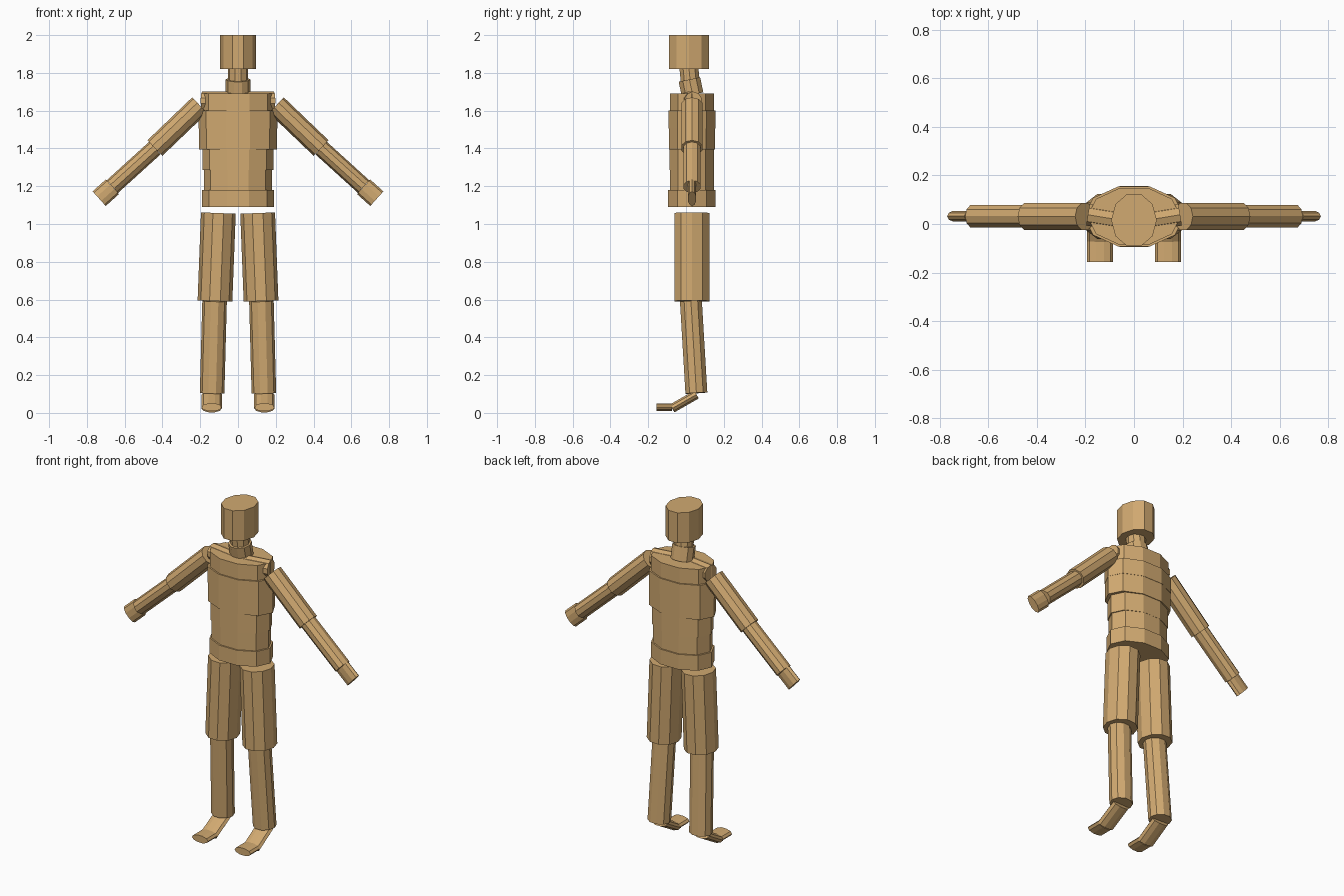
import bpy, bmesh, math
from mathutils import Vector

if "Cube" in bpy.data.objects:
    bpy.data.objects.remove(bpy.data.objects["Cube"])

tan = bpy.data.materials.new("tan wood")
tan.diffuse_color = (0.64, 0.40, 0.165, 1)
tan.use_nodes = True
tan.node_tree.nodes["Principled BSDF"].inputs["Base Color"].default_value = tan.diffuse_color
SIDES = 10


def segment(name, a, b, wide, deep, axis):
    """Ten-sided elliptic prism from a to b; 'wide' is measured near 'axis'."""
    a, b = Vector(a), Vector(b)
    d = (b - a).normalized()
    u = Vector(axis)
    u = (u - d * u.dot(d)).normalized()
    v = d.cross(u)
    deep /= math.cos(math.pi / SIDES)      # flats face the deep direction
    bm = bmesh.new()
    rings = []
    for p in (a, b):
        ring = []
        for i in range(SIDES):
            t = 2 * math.pi * i / SIDES
            ring.append(bm.verts.new(p + u * wide * math.cos(t) + v * deep * math.sin(t)))
        rings.append(ring)
    for i in range(SIDES):
        j = (i + 1) % SIDES
        bm.faces.new((rings[0][i], rings[0][j], rings[1][j], rings[1][i]))
    bm.faces.new(rings[0][::-1])
    bm.faces.new(rings[1])
    bmesh.ops.recalc_face_normals(bm, faces=bm.faces)
    me = bpy.data.meshes.new(name)
    bm.to_mesh(me)
    bm.free()
    me.materials.append(tan)
    bpy.context.collection.objects.link(bpy.data.objects.new(name, me))


X, Y, Z = (1, 0, 0), (0, 1, 0), (0, 0, 1)

# Torso stack: name, bottom, top, half width, half depth
for name, z0, z1, w, d in (
        ("hips", 1.09, 1.18, 0.19, 0.125),
        ("waist", 1.18, 1.285, 0.18, 0.117),
        ("belly", 1.285, 1.395, 0.187, 0.118),
        ("ribs", 1.395, 1.505, 0.207, 0.122),
        ("chest", 1.505, 1.6, 0.208, 0.124),
        ("upper_chest", 1.6, 1.69, 0.193, 0.117)):
    segment(name, (0, 0.031, z0), (0, 0.031, z1), w, d, X)

# Neck and head
segment("lower_neck", (0, 0.035, 1.685), (0, 0.018, 1.765), 0.065, 0.058, X)
segment("upper_neck", (0, 0.022, 1.76), (0, 0.015, 1.83), 0.054, 0.05, X)
segment("head", (0, 0.016, 1.82), (0, 0.016, 2.0), 0.094, 0.107, X)

# Limbs: name, start, end, half width, half depth, width axis
limbs = (
    ("collar", (0.03, 0.012, 1.652), (0.19, 0.038, 1.652), 0.049, 0.045, Z),
    ("upper_arm", (0.203, 0.031, 1.629), (0.44, 0.031, 1.402), 0.057, 0.056, Z),
    ("forearm", (0.44, 0.032, 1.402), (0.665, 0.032, 1.198), 0.045, 0.046, Z),
    ("hand", (0.665, 0.032, 1.197), (0.735, 0.032, 1.134), 0.052, 0.022, Z),
    ("thigh", (0.104, 0.031, 1.058), (0.122, 0.031, 0.592), 0.092, 0.093, X),
    ("shin", (0.124, 0.026, 0.592), (0.137, 0.055, 0.105), 0.065, 0.058, X),
    ("foot", (0.138, 0.055, 0.097), (0.14, -0.073, 0.024), 0.054, 0.024, X),
    ("toes", (0.14, -0.073, 0.03), (0.14, -0.157, 0.03), 0.053, 0.021, X),
)
for side, s in (("right", -1), ("left", 1)):
    for name, a, b, w, d, axis in limbs:
        segment(side + "_" + name, (s * a[0], a[1], a[2]), (s * b[0], b[1], b[2]), w, d, axis)
